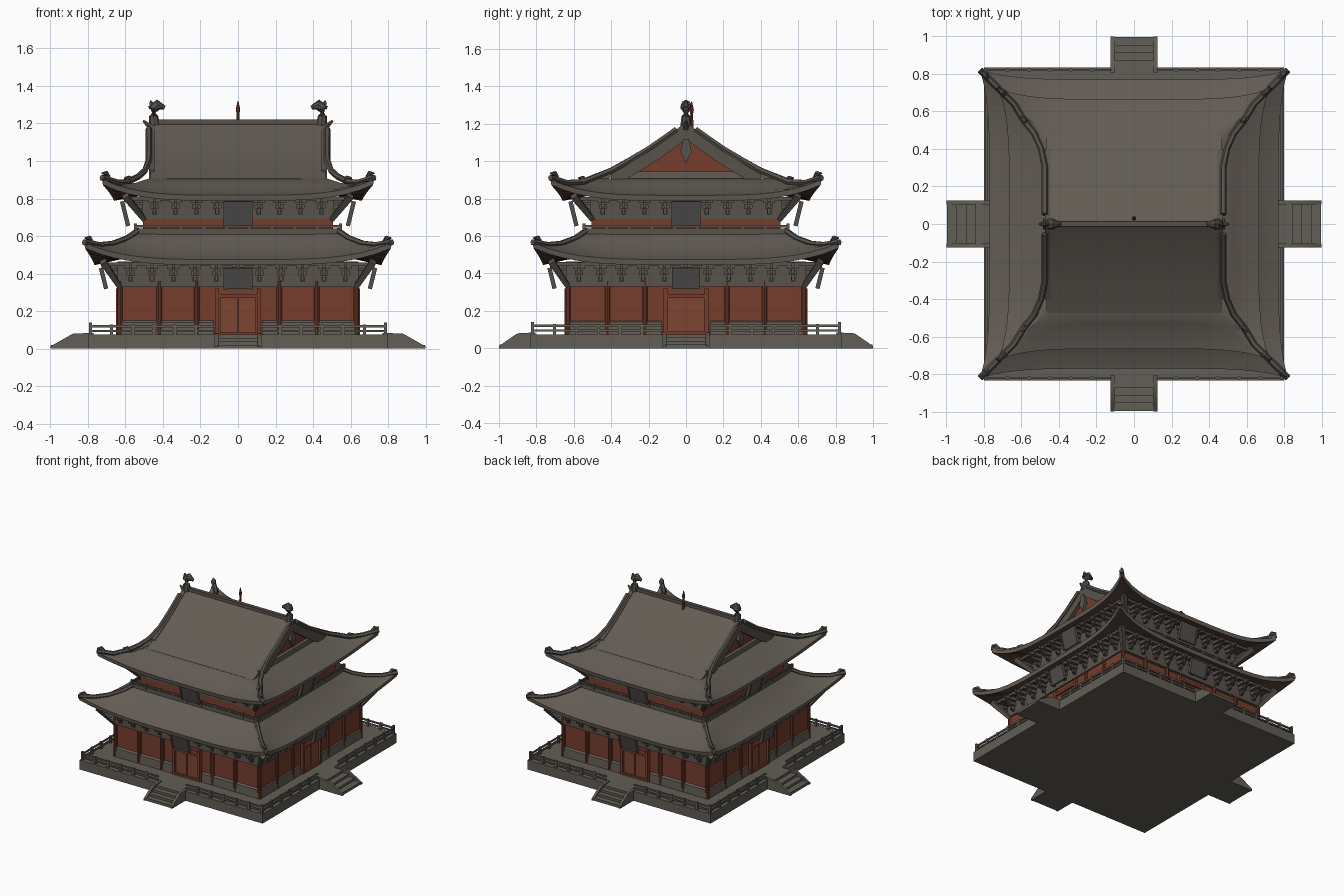
import bpy, bmesh, math
from mathutils import Matrix, Vector

if "Cube" in bpy.data.objects:
    bpy.data.objects.remove(bpy.data.objects["Cube"])


def material(name, rgb):
    m = bpy.data.materials.new(name)
    m.diffuse_color = (*rgb, 1)
    m.use_nodes = True
    m.node_tree.nodes["Principled BSDF"].inputs["Base Color"].default_value = m.diffuse_color
    return m


TILE = material("grey_brown_tile", (0.125, 0.107, 0.090))
RIDGE = material("dark_ridge_tile", (0.095, 0.082, 0.070))
STONE = material("weathered_stone", (0.122, 0.110, 0.092))
TIMBER = material("grey_timber", (0.100, 0.086, 0.072))
RED = material("red_plaster", (0.180, 0.047, 0.026))
DOOR = material("door_red", (0.205, 0.060, 0.034))
SOFFIT = material("brown_soffit", (0.095, 0.058, 0.042))
PLAQUE = material("plaque_grey", (0.085, 0.079, 0.073))


def finish(name, bm, *mats):
    bmesh.ops.recalc_face_normals(bm, faces=bm.faces[:])
    me = bpy.data.meshes.new(name)
    bm.to_mesh(me)
    bm.free()
    ob = bpy.data.objects.new(name, me)
    bpy.context.collection.objects.link(ob)
    for m in mats:
        me.materials.append(m)
    bpy.ops.object.select_all(action='DESELECT')
    ob.select_set(True)
    bpy.context.view_layer.objects.active = ob
    bpy.ops.object.shade_smooth_by_angle(angle=math.radians(35))
    return ob


def box(bm, x, y, z, M=Matrix()):
    """Box from (min, max) ranges."""
    c = Vector([(a + b) / 2 for a, b in (x, y, z)])
    s = [b - a for a, b in (x, y, z)]
    bmesh.ops.create_cube(bm, size=1, matrix=M @ Matrix.Translation(c) @ Matrix.Diagonal((*s, 1)))


def block(name, mat, hx, hy, z0, z1):
    bm = bmesh.new()
    box(bm, (-hx, hx), (-hy, hy), (z0, z1))
    finish(name, bm, mat)


def tube(bm, pts, rs, n=6):
    """Sweep a polygon along a path, rs is the radius at each point."""
    pts = [Vector(p) for p in pts]
    rings = []
    for i, p in enumerate(pts):
        t = (pts[min(i + 1, len(pts) - 1)] - pts[max(i - 1, 0)]).normalized()
        a = t.cross(Vector((0, 0, 1)))
        a = a.normalized() if a.length > 0.01 else Vector((1, 0, 0))
        b = a.cross(t)
        rings.append([bm.verts.new(p + rs[i] * (a * math.cos(k * math.tau / n) + b * math.sin(k * math.tau / n)))
                      for k in range(n)])
    bridge(bm, rings)


def bridge(bm, rings, mat_of=lambda i: 0):
    n = len(rings[0])
    for i in range(len(rings) - 1):
        for k in range(n):
            f = bm.faces.new((rings[i][k], rings[i][(k + 1) % n], rings[i + 1][(k + 1) % n], rings[i + 1][k]))
            f.material_index = mat_of(i)
    bm.faces.new(rings[0])
    bm.faces.new(rings[-1])


def prism(bm, pts, x0, x1, M=Matrix()):
    """Extrude a (y, z) outline along x."""
    a, b = ([bm.verts.new(M @ Vector((x, y, z))) for y, z in pts] for x in (x0, x1))
    bridge(bm, [a, b])


SIDES = [Matrix.Rotation(k * math.pi / 2, 4, 'Z') for k in range(4)]
CORNERS = [(sx, sy) for sx in (-1, 1) for sy in (-1, 1)]


def skirt(name, prof, tip, lift, inner, n=20):
    """Square sweeping roof with upturned corners and a soffit."""
    bm = bmesh.new()
    last = len(prof) - 1
    rows = [(d, z, i / last) for i, (d, z) in enumerate(prof)]
    d, z, _ = rows[-1]
    rows += [(d - 0.005, z - 0.03, 1), (*inner, 0)]
    rings = []
    for d, z, t in rows:
        ring = []
        for M in SIDES:
            for j in range(n):
                u = -1 + 2 * j / n
                a = abs(u)
                ring.append(bm.verts.new(M @ Vector((u * (d + tip * t), -(d + tip * t * a ** 5),
                                                     z + lift * t * t * a ** 4))))
        rings.append(ring)
    bridge(bm, rings, lambda i: 1 if i == last + 1 else 0)
    finish(name, bm, TILE, SOFFIT)


# Stone platform and four stairways
HX, HY = 0.80, 0.835
block("platform", STONE, HX, HY, 0, 0.075)
bm = bmesh.new()
for k, M in enumerate(SIDES):
    start = HY if k % 2 == 0 else HX
    run = 1.0 - start
    for s in range(4):
        box(bm, (-0.11, 0.11), (-start - run * (s + 0.9) / 4, -start + 0.02), (0, 0.075 - 0.018 * s), M)
    cheek = [(-start + 0.03, 0), (-start + 0.03, 0.085), (-start - run * 0.4, 0.08),
             (-start - run * 0.8, 0.035), (-1.0, 0.012), (-1.0, 0)]
    for x in (-0.125, 0.105):
        prism(bm, cheek, x, x + 0.02, M)
finish("stairs", bm, STONE)


def railing(name, mat, half, sy, z, h, count, gap):
    bm = bmesh.new()
    S = Matrix.Diagonal((1, sy, 1, 1))
    for R in SIDES:
        M = S @ R
        for i in range(count):
            x = -half + 2 * half * i / count
            if abs(x) < gap:
                continue
            top = z + h * (1.3 if i == 0 else 1.1)
            box(bm, (x - 0.008, x + 0.008), (-half - 0.008, -half + 0.008), (z, top), M)
        spans = [(-half, -gap), (gap, half)] if gap else [(-half, half)]
        for a, b in spans:
            for zz in (0.4, 0.9):
                box(bm, (a, b), (-half - 0.005, -half + 0.005), (z + h * zz - 0.006, z + h * zz + 0.006), M)
    finish(name, bm, mat)


railing("terrace_railing", STONE, 0.785, 0.82 / 0.785, 0.075, 0.05, 14, 0.12)

# Lower hall: walls, doorway surrounds, dado and columns
block("lower_walls", RED, 0.63, 0.62, 0.07, 0.36)
dado, frame, leaf, cols = (bmesh.new() for _ in range(4))
for M in SIDES:
    for s in (-1, 1):
        x0, x1 = sorted((s * 0.13, s * 0.64))
        prism(dado, [(-0.62, 0.07), (-0.642, 0.07), (-0.638, 0.14), (-0.625, 0.15)], x0, x1, M)
        x0, x1 = sorted((s * 0.10, s * 0.12))
        box(frame, (x0, x1), (-0.65, -0.61), (0.075, 0.32), M)
        x0, x1 = sorted((s * 0.003, s * 0.095))
        box(leaf, (x0, x1), (-0.637, -0.62), (0.09, 0.27), M)
    box(frame, (-0.12, 0.12), (-0.65, -0.61), (0.27, 0.29), M)
    box(frame, (-0.12, 0.12), (-0.65, -0.61), (0.075, 0.09), M)
    for x in (-0.63, -0.42, -0.22, 0.22, 0.42):
        tube(cols, [M @ Vector((x, -0.63, 0.075)), M @ Vector((x, -0.63, 0.36))], [0.014, 0.014], 10)
finish("wall_dado", dado, STONE)
finish("door_frames", frame, RED)
finish("door_leaves", leaf, DOOR)
finish("columns", cols, RED)


# Bracket tiers under the eaves
def brackets(name, wall, z0, z1, reach, count):
    block(name + "_beam", TIMBER, wall + 0.012, wall + 0.012, z0, z1)
    bm = bmesh.new()
    h = (z1 - z0) / 4
    for M in SIDES:
        for i in range(count):
            x = wall * (-1 + 2 * (i + 0.5) / count)
            for s in range(3):
                w = 0.012 + 0.010 * s
                out = wall + reach * (s + 1) / 3
                z = z0 + h * (s + 0.8)
                box(bm, (x - w, x + w), (-out, -wall), (z, z + h * 0.75), M)
                box(bm, (x - 0.008, x + 0.008), (-out - 0.012, -wall), (z + h * 0.2, z + h), M)
        # running purlin, and diagonal corner arm with its strut
        o = wall + reach * 0.85
        box(bm, (-o, o), (-o - 0.008, -o + 0.008), (z1 - 0.025, z1 - 0.005), M)
        c = wall + reach * 1.05
        tube(bm, [M @ Vector((-wall, -wall, z0)), M @ Vector((-c, -c, z1))], [0.018, 0.026], 4)
    finish(name, bm, TIMBER)


brackets("lower_brackets", 0.63, 0.33, 0.465, 0.085, 11)
brackets("upper_brackets", 0.50, 0.69, 0.815, 0.095, 9)

# Lower roof and upper storey
skirt("lower_roof", [(0.53, 0.625), (0.58, 0.582), (0.64, 0.535), (0.70, 0.50), (0.77, 0.475)],
      0.05, 0.09, (0.63, 0.475))
block("upper_walls", RED, 0.505, 0.505, 0.60, 0.70)
block("balcony_sill", TIMBER, 0.55, 0.55, 0.60, 0.63)
railing("balcony_railing", TIMBER, 0.545, 1, 0.62, 0.036, 9, 0)

# Tilted plaques on the four sides
bm = bmesh.new()
for M in SIDES:
    for y, z, w, h in ((-0.715, 0.375, 0.07, 0.115), (-0.60, 0.72, 0.072, 0.135)):
        T = M @ Matrix.Translation((0, y, z)) @ Matrix.Rotation(math.radians(14), 4, 'X')
        box(bm, (-w, w), (-0.008, 0.008), (-h / 2, h / 2), T)
        for s in (-1, 1):
            box(bm, (s * w - 0.006, s * w + 0.006), (-0.013, 0.01), (-h / 2, h / 2), T)
finish("plaques", bm, PLAQUE)

# Upper roof: hipped skirt below a gabled top
skirt("upper_roof_skirt", [(0.47, 0.908), (0.53, 0.873), (0.60, 0.838), (0.665, 0.818)], 0.06, 0.085, (0.50, 0.82))
SLOPE = [(0, 1.205), (0.05, 1.165), (0.12, 1.115), (0.2, 1.06), (0.3, 1.0), (0.4, 0.945), (0.475, 0.907)]
FULL = [(-y, z) for y, z in SLOPE[:0:-1]] + SLOPE


def band(top, bottom, pts=FULL):
    return [(y, z + top) for y, z in pts] + [(y, z - bottom) for y, z in pts[::-1]]


bm = bmesh.new()
prism(bm, band(0, 0.03), -0.465, 0.465)
finish("gable_roof", bm, TILE)
boards, walls, base, pend = (bmesh.new() for _ in range(4))
for s in (-1, 1):
    prism(boards, band(0.006, 0.085, FULL[1:-1]), s * 0.445, s * 0.475)
    prism(walls, [(-0.36, 0.90)] + [(y, z - 0.015) for y, z in FULL[2:-2]] + [(0.36, 0.90)], s * 0.38, s * 0.42)
    prism(base, [(-0.34, 0.9), (-0.30, 0.945), (0.30, 0.945), (0.34, 0.9)], s * 0.40, s * 0.445)
    prism(pend, [(0, 0.99), (0.03, 1.05), (0.015, 1.12), (-0.015, 1.12), (-0.03, 1.05)], s * 0.46, s * 0.485)
finish("verge_boards", boards, TIMBER)
finish("gable_walls", walls, RED)
finish("gable_base", base, TILE)
finish("gable_pendants", pend, TIMBER)

# Ridges along the top, verges and hips
bm = bmesh.new()
box(bm, (-0.47, 0.47), (-0.014, 0.014), (1.17, 1.22))
for sx, sy in CORNERS:
    verge = [(0.475, y, z + 0.006) for y, z in SLOPE[1:5]]
    verge += [(0.495, 0.40, 0.95), (0.53, 0.48, 0.918), (0.585, 0.55, 0.89), (0.64, 0.64, 0.885), (0.725, 0.725, 0.912)]
    low = [(0.53, 0.53, 0.63), (0.59, 0.59, 0.588), (0.665, 0.665, 0.56), (0.737, 0.737, 0.553), (0.82, 0.82, 0.568)]
    for path in (verge, low):
        tube(bm, [(sx * x, sy * y, z) for x, y, z in path], [0.017] * len(path))
finish("roof_ridges", bm, RIDGE)

# Small guardian ornaments on tips and verge feet
bm = bmesh.new()
for sx, sy in CORNERS:
    for d, e, z in ((0.72, 0.72, 0.915), (0.81, 0.81, 0.57), (0.60, 0.57, 0.89)):
        pts = [(d - 0.03, e - 0.03, z), (d - 0.018, e - 0.018, z + 0.02), (d + 0.005, e + 0.005, z + 0.02)]
        tube(bm, [(sx * x, sy * y, h) for x, y, h in pts], [0.012, 0.014, 0.004], 5)
# Curled beasts at the ridge ends
for s in (-1, 1):
    pts = [(0.445, 1.19), (0.45, 1.24), (0.45, 1.28), (0.43, 1.30), (0.39, 1.285)]
    tube(bm, [(s * x, 0, z) for x, z in pts], [0.03, 0.024, 0.03, 0.028, 0.01], 8)
    tube(bm, [(s * 0.455, 0, 1.28), (s * 0.465, 0, 1.322)], [0.024, 0.005], 6)
    tube(bm, [(s * 0.465, 0, 1.18), (s * 0.505, 0, 1.215)], [0.02, 0.006], 6)
finish("roof_beasts", bm, RIDGE)

# Central finial
bm = bmesh.new()
tube(bm, [(0, 0.03, 1.17), (0, 0.03, 1.25), (0, 0.03, 1.275), (0, 0.03, 1.32)], [0.012, 0.007, 0.012, 0.002], 8)
finish("finial", bm, RED)
